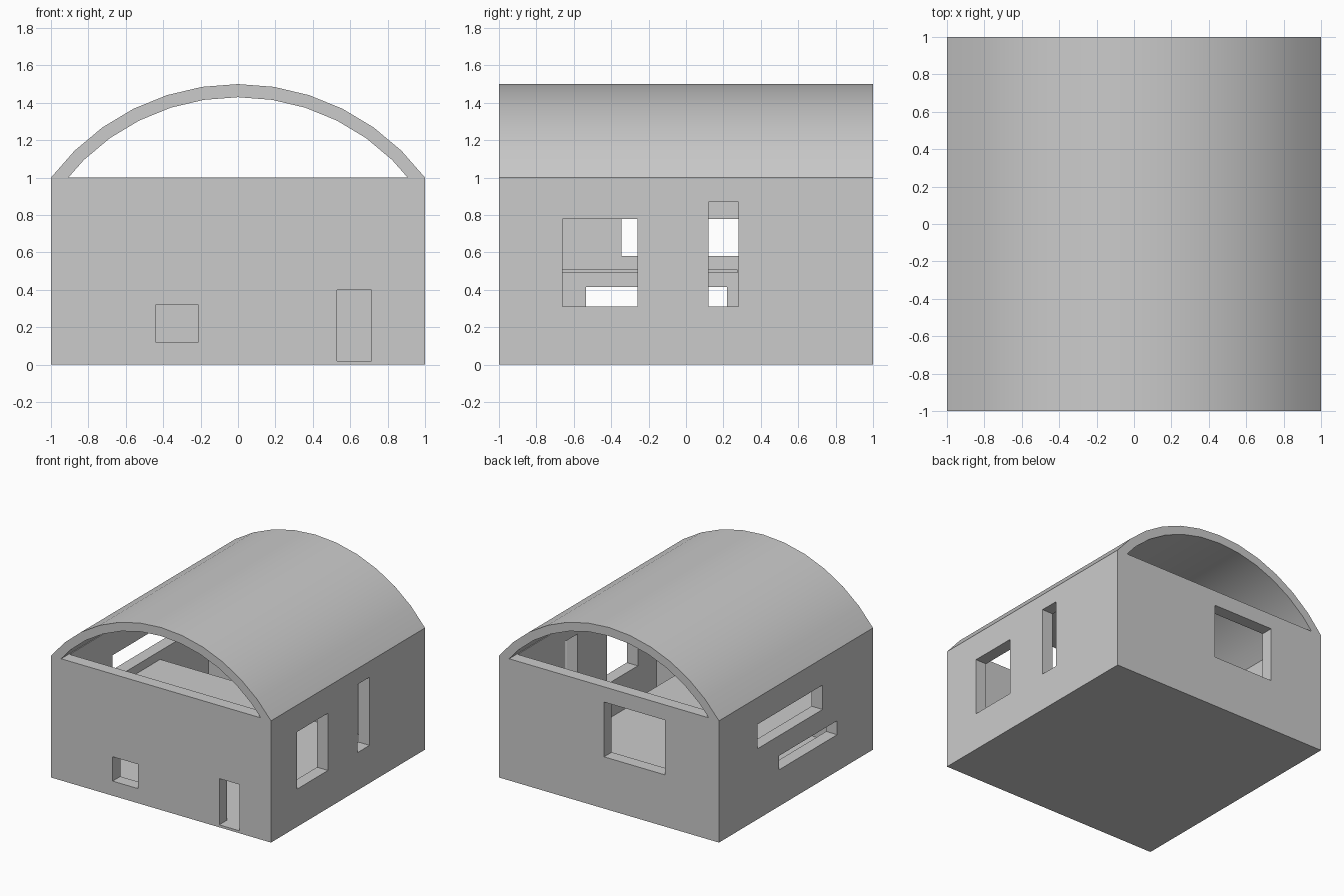
import bpy, bmesh, math
from mathutils import Vector

cube = bpy.data.objects.get("Cube")
if cube:
    bpy.data.objects.remove(cube, do_unlink=True)

plaster = bpy.data.materials.new("plain_grey")
plaster.use_nodes = True
GREY = (0.6, 0.6, 0.6, 1)
plaster.diffuse_color = GREY
plaster.node_tree.nodes["Principled BSDF"].inputs["Base Color"].default_value = GREY

WALL, SLAB = 0.1, 0.02
IN = 1 - WALL


def add_object(name, bm):
    bmesh.ops.recalc_face_normals(bm, faces=bm.faces)
    mesh = bpy.data.meshes.new(name)
    bm.to_mesh(mesh)
    bm.free()
    mesh.materials.append(plaster)
    obj = bpy.data.objects.new(name, mesh)
    bpy.context.collection.objects.link(obj)
    return obj


def box(name, x, y, z):
    """Box from (low, high) ranges on each axis."""
    bm = bmesh.new()
    bmesh.ops.create_cube(bm, size=1)
    for v in bm.verts:
        v.co = Vector([(r[0] + r[1]) / 2 + c * (r[1] - r[0]) for c, r in zip(v.co, (x, y, z))])
    return add_object(name, bm)


def cut(target, cutter):
    cutter.hide_render = True
    mod = target.modifiers.new("opening", 'BOOLEAN')
    mod.operation = 'DIFFERENCE'
    mod.solver = 'EXACT'
    mod.object = cutter
    bpy.context.view_layer.objects.active = target
    bpy.ops.object.modifier_apply(modifier=mod.name)
    bpy.data.objects.remove(cutter, do_unlink=True)


# Walls and floor in one shell, open at the top
walls = box("walls_and_floor", (-1, 1), (-1, 1), (0, 1))
cut(walls, box("room_cutter", (-IN, IN), (-IN, IN), (SLAB, 1.5)))

# Openings: name, side of the wall, range along the wall, height range
openings = [
    ("front_window", "front", (-0.44, -0.21), (0.12, 0.32)),
    ("front_door", "front", (0.53, 0.715), (SLAB, 0.4)),
    ("back_window", "back", (-0.51, 0.045), (0.425, 0.875)),
    ("left_wide_window", "left", (-0.66, -0.26), (0.31, 0.78)),
    ("left_tall_window", "left", (0.12, 0.28), (0.31, 0.87)),
    ("right_upper_slot", "right", (-0.345, 0.5), (0.58, 0.78)),
    ("right_lower_slot", "right", (-0.535, 0.22), (0.3, 0.415)),
]
for name, side, span, height in openings:
    depth = (0.85, 1.1) if side in ("back", "left") else (-1.1, -0.85)
    x, y = (span, depth) if side in ("front", "back") else (depth, span)
    cut(walls, box(name + "_cutter", x, y, height))

# Half-width upper floor against the front and right walls
box("upper_floor", (-IN, 0.33), (-IN, 0.275), (0.49, 0.51))

# Barrel roof: arched band extruded from front to back
R, THICK, CENTRE, STEPS = 1.25, 0.07, 0.25, 12
half = math.asin(1 / R)
angles = [half * (2 * i / STEPS - 1) for i in range(STEPS + 1)]


def arc(r):
    return [Vector((r * math.sin(a), -1, CENTRE + r * math.cos(a))) for a in angles]


outer, inner = arc(R), arc(R - THICK)
# Trim the inner ends where they meet the wall tops
for end, near in ((0, 1), (-1, -2)):
    a, b = inner[end], inner[near]
    inner[end] = a.lerp(b, (1 - a.z) / (b.z - a.z))

bm = bmesh.new()
rows = [[bm.verts.new(p + Vector((0, dy, 0))) for p in line]
        for line in (outer, inner) for dy in (0, 2)]
out_f, out_b, in_f, in_b = rows
for p, q in ((out_f, out_b), (in_f, in_b), (out_f, in_f), (out_b, in_b)):
    for i in range(STEPS):
        bm.faces.new((p[i], p[i + 1], q[i + 1], q[i]))
for i in (0, STEPS):
    bm.faces.new((out_f[i], out_b[i], in_b[i], in_f[i]))
roof = add_object("barrel_roof", bm)

# Smooth the curve, keep the edges sharp
bpy.ops.object.select_all(action='DESELECT')
roof.select_set(True)
bpy.context.view_layer.objects.active = roof
bpy.ops.object.shade_smooth_by_angle(angle=math.radians(30))
